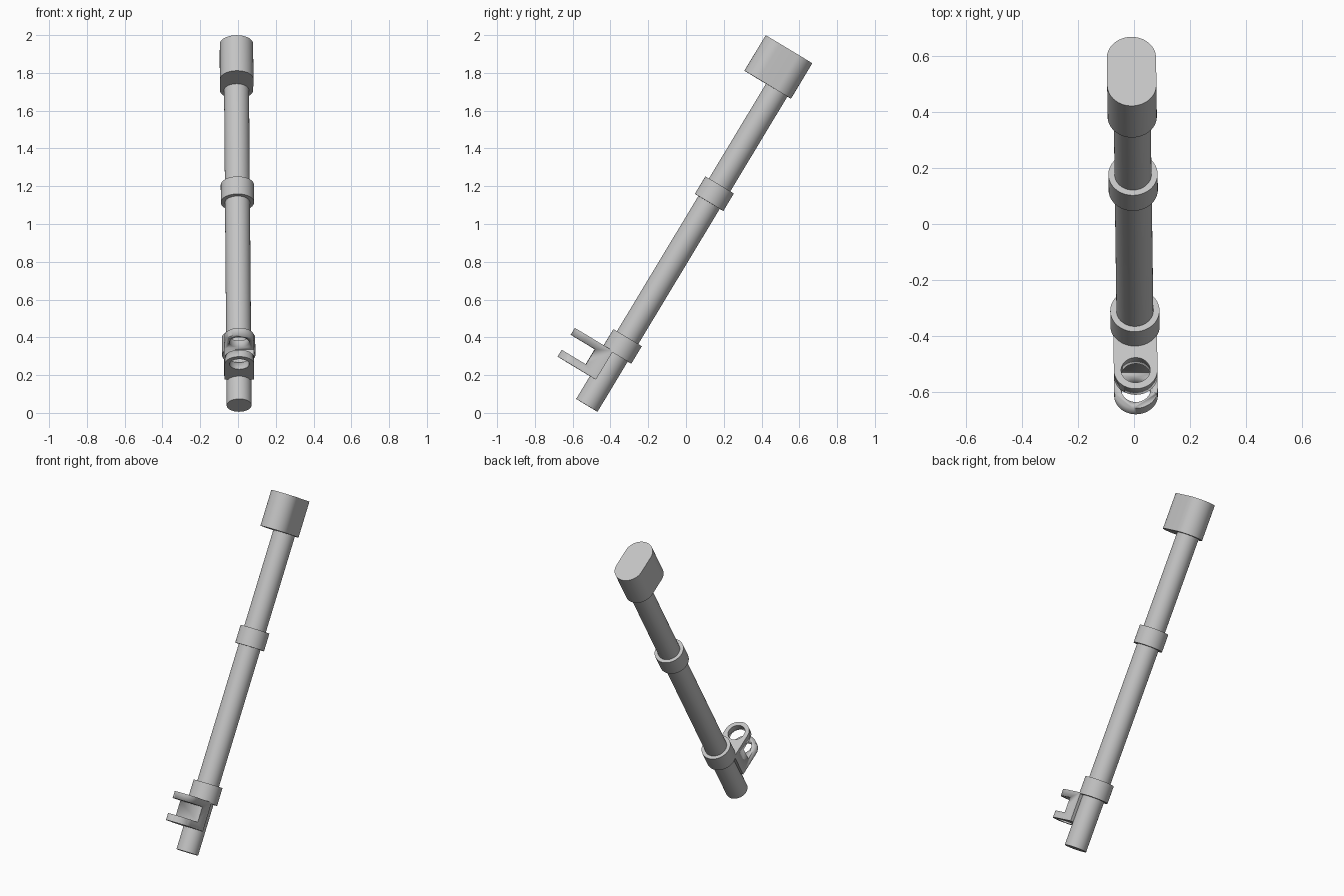
import bpy, bmesh
from math import sin, cos, pi, radians
from mathutils import Matrix

default = bpy.data.objects.get("Cube")
if default:
    bpy.data.objects.remove(default, do_unlink=True)

# Light grey metal
GREY = (0.55, 0.55, 0.55, 1)
mat = bpy.data.materials.new("light grey metal")
mat.use_nodes = True
mat.diffuse_color = GREY
mat.node_tree.nodes["Principled BSDF"].inputs["Base Color"].default_value = GREY

# Strut frame: local z runs up the tube, local -y points to the fork
FRAME = (Matrix.Translation((0.006, -0.525, 0.04))
         @ Matrix.Rotation(0.0136, 4, 'Z')
         @ Matrix.Rotation(radians(-31.07), 4, 'X'))


def arc(radius, y, start, end, steps=32):
    """Points on an arc centred on (0, y), angles in degrees."""
    return [(radius * cos(a), y + radius * sin(a))
            for a in (radians(start + (end - start) * i / steps) for i in range(steps + 1))]


def circle(radius, y=0):
    return arc(radius, y, 0, 360, 64)[:-1]


def prism(name, z0, z1, *loops):
    """Extrude an outline, with optional inner holes, from z0 to z1."""
    bm = bmesh.new()
    edges = []
    for loop in loops:
        verts = [bm.verts.new((x, y, z0)) for x, y in loop]
        edges += [bm.edges.new((v, verts[i - 1])) for i, v in enumerate(verts)]
    if len(loops) == 1:
        bm.faces.new(verts)
    else:
        bmesh.ops.triangle_fill(bm, edges=edges, use_beauty=True)
    grown = bmesh.ops.extrude_face_region(bm, geom=bm.faces[:])["geom"]
    top = [g for g in grown if isinstance(g, bmesh.types.BMVert)]
    bmesh.ops.translate(bm, verts=top, vec=(0, 0, z1 - z0))
    bmesh.ops.recalc_face_normals(bm, faces=bm.faces[:])
    mesh = bpy.data.meshes.new(name)
    bm.to_mesh(mesh)
    bm.free()
    mesh.materials.append(mat)
    obj = bpy.data.objects.new(name, mesh)
    bpy.context.collection.objects.link(obj)
    obj.matrix_world = FRAME
    bpy.ops.object.select_all(action='DESELECT')
    obj.select_set(True)
    bpy.context.view_layer.objects.active = obj
    bpy.ops.object.shade_smooth_by_angle(angle=radians(30))
    return obj


# Long tube with two collars
prism("tube", 0, 2.0, circle(0.066))
for name, z in (("lower_collar", 0.364), ("middle_collar", 1.308)):
    prism(name, z - 0.054, z + 0.054, circle(0.088))

# Oblong head, offset toward the front
prism("head", 1.948, 2.167,
      arc(0.088, 0, 0, 180) + arc(0.088, -0.112, 180, 360))

# Fork: round-ended block with a pin hole, slotted into two prongs
W, PIN = 0.078, -0.188
fork = prism("fork", 0.141, 0.318,
             [(W, -0.03), (-W, -0.03)] + arc(W, PIN, 180, 360),
             circle(0.052, PIN))
slot = prism("fork_slot_cutter", 0.183, 0.276,
             [(0.2, -0.117), (-0.2, -0.117), (-0.2, -0.4), (0.2, -0.4)])
slot.hide_render = True
slot.hide_set(True)
cut = fork.modifiers.new("slot", 'BOOLEAN')
cut.operation = 'DIFFERENCE'
cut.solver = 'EXACT'
cut.object = slot
